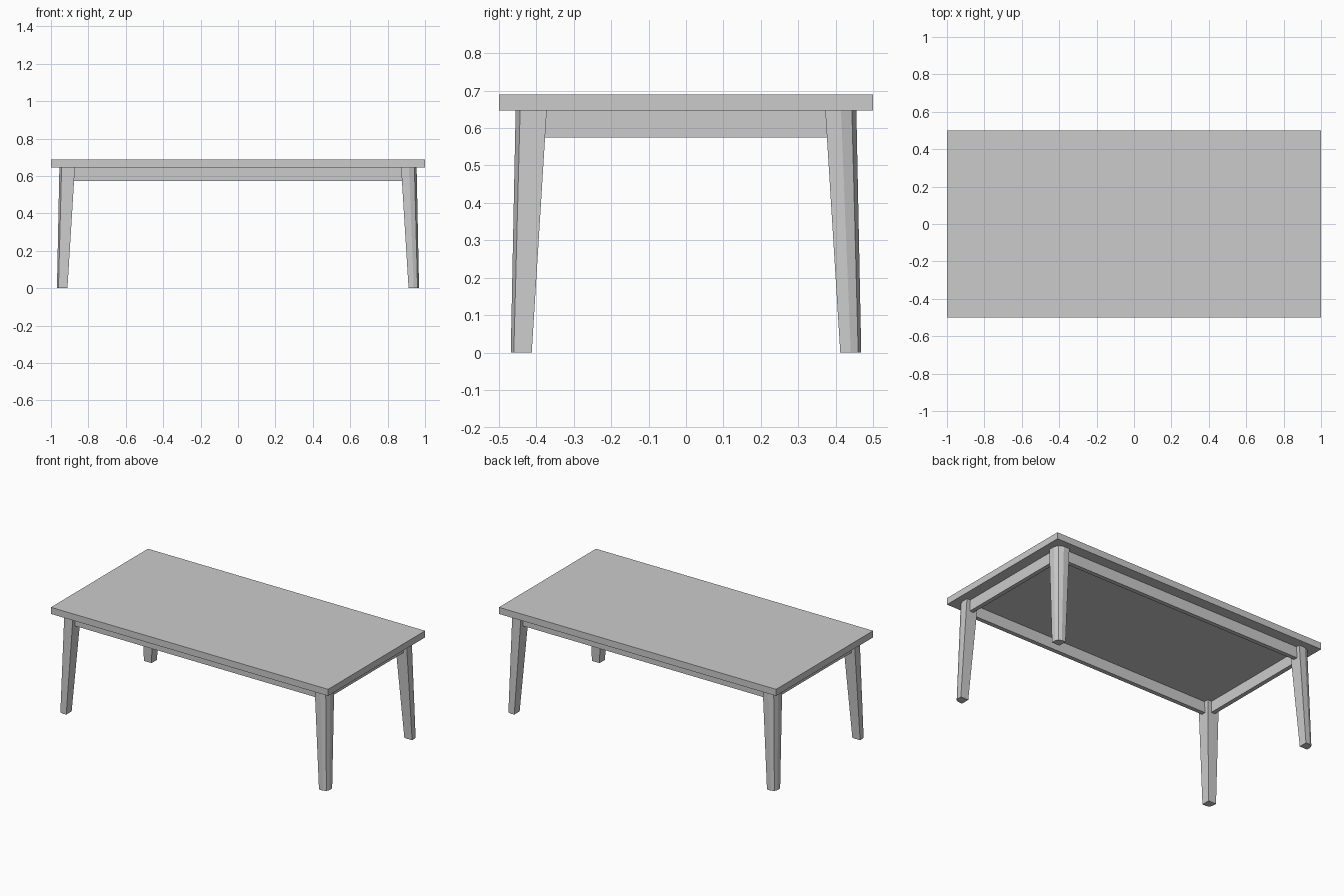
import bpy, bmesh, math

if "Cube" in bpy.data.objects:
    bpy.data.objects.remove(bpy.data.objects["Cube"])

TOP_Z, SLAB_Z, RAIL_Z = 0.689, 0.646, 0.574


def make_object(name, bm):
    bmesh.ops.recalc_face_normals(bm, faces=bm.faces[:])
    mesh = bpy.data.meshes.new(name)
    bm.to_mesh(mesh)
    bm.free()
    obj = bpy.data.objects.new(name, mesh)
    bpy.context.collection.objects.link(obj)
    return obj


def box(name, lo, hi):
    bm = bmesh.new()
    bmesh.ops.create_cube(bm, size=1)
    for v in bm.verts:
        v.co = [l + (c + 0.5) * (h - l) for c, l, h in zip(v.co, lo, hi)]
    return make_object(name, bm)


def leg_section(inner, outer, radius):
    # Square section whose outer corner is rounded in two facets
    pts = [(inner, inner), (outer, inner)]
    c = outer - radius
    for i in range(3):
        a = math.radians(45 * i)
        pts.append((c + radius * math.cos(a), c + radius * math.sin(a)))
    pts.append((inner, outer))
    return pts


def leg(name, sx, sy):
    bm = bmesh.new()
    rings = []
    for z, sec in ((0, leg_section(0.412, 0.468, 0.028)),
                   (SLAB_Z, leg_section(0.372, 0.455, 0.041))):
        rings.append([bm.verts.new((sx * (x + 0.5), sy * y, z)) for x, y in sec])
    low, high = rings
    n = len(low)
    for i in range(n):
        j = (i + 1) % n
        bm.faces.new((low[i], low[j], high[j], high[i]))
    bm.faces.new(low[::-1])
    bm.faces.new(high)
    return make_object(name, bm)


# Table top
box("table_top", (-1, -0.5, SLAB_Z), (1, 0.5, TOP_Z))

# Four splayed, tapered legs
for sx, side in ((-1, "left"), (1, "right")):
    for sy, end in ((-1, "front"), (1, "back")):
        leg(f"{end}_{side}_leg", sx, sy)

# Rails between the legs
r_in, r_out = 0.402, 0.43
for s, long_name, short_name in ((-1, "front", "left"), (1, "back", "right")):
    y0, y1 = sorted((s * r_in, s * r_out))
    box(f"{long_name}_rail", (-0.89, y0, RAIL_Z), (0.89, y1, SLAB_Z))
    x0, x1 = sorted((s * (r_in + 0.5), s * (r_out + 0.5)))
    box(f"{short_name}_rail", (x0, -0.39, RAIL_Z), (x1, 0.39, SLAB_Z))
